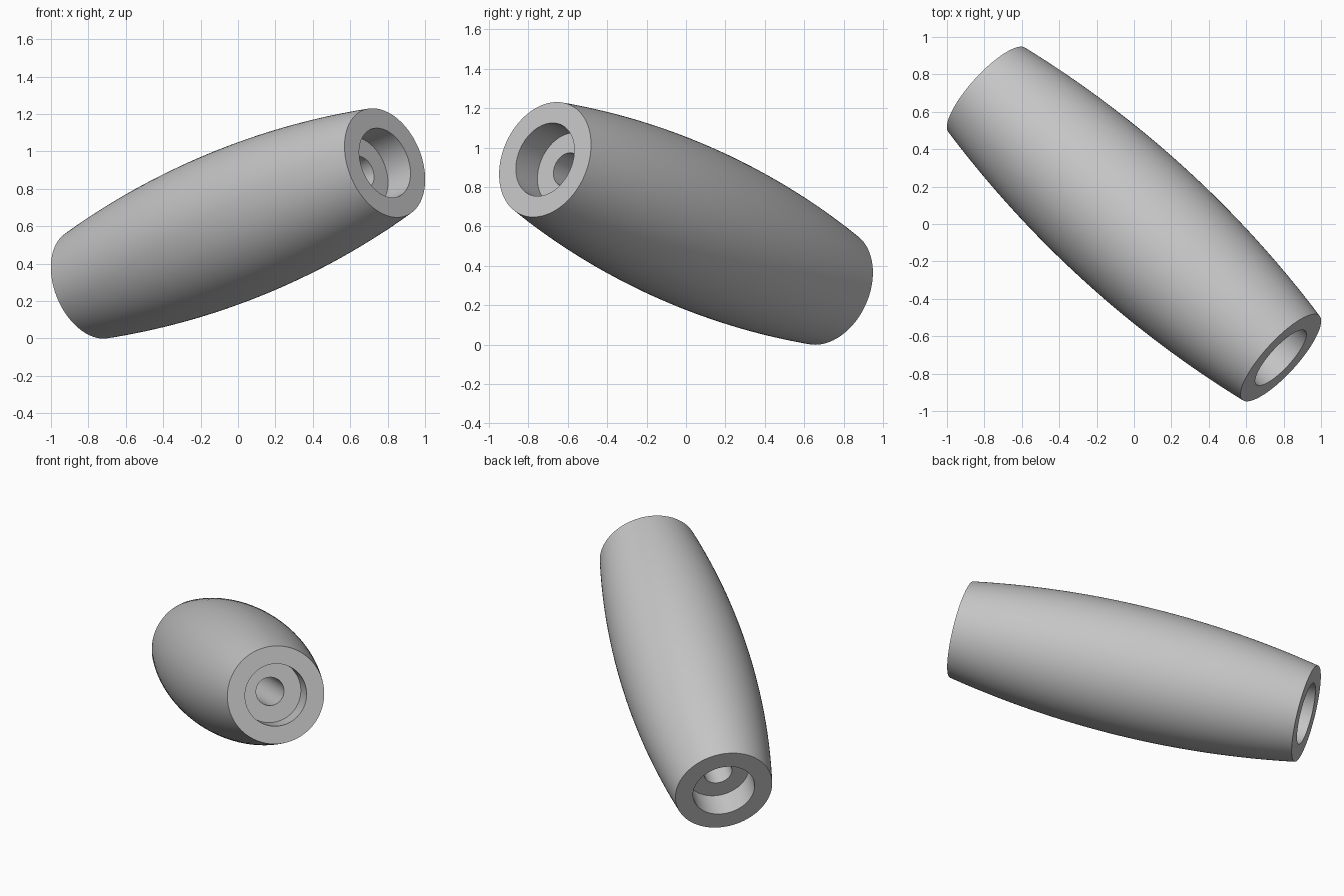
import bpy, bmesh, math
from mathutils import Vector

old = bpy.data.objects.get("Cube")
if old:
    bpy.data.objects.remove(old)

AXIS = Vector((0.785, -0.715, 0.324))   # centre to front end
HALF = AXIS.length
END_R, MID_R = 0.305, 0.405
BORE_R, HOLE_R, BORE_DEPTH = 0.194, 0.088, 0.17
STEPS, SEGMENTS = 32, 96

# Satin grey material
grey = bpy.data.materials.new("satin grey")
grey.use_nodes = True
colour = (0.56, 0.56, 0.56, 1)
grey.diffuse_color = colour
grey.node_tree.nodes["Principled BSDF"].inputs["Base Color"].default_value = colour

# Closed half section: barrel arc outside, stepped bore inside
sag = MID_R - END_R
arc_r = (HALF ** 2 + sag ** 2) / (2 * sag)
profile = []
for i in range(STEPS + 1):
    z = HALF * (2 * i / STEPS - 1)
    profile.append((MID_R - arc_r + math.sqrt(arc_r ** 2 - z ** 2), z))
floor = HALF - BORE_DEPTH
profile += [(BORE_R, HALF), (BORE_R, floor), (HOLE_R, floor),
            (HOLE_R, -floor), (BORE_R, -floor), (BORE_R, -HALF)]

# Revolve the section into the barrel
bm = bmesh.new()
verts = [bm.verts.new((r, 0, z)) for r, z in profile]
edges = [bm.edges.new((v, verts[(i + 1) % len(verts)])) for i, v in enumerate(verts)]
bmesh.ops.spin(bm, geom=verts + edges, axis=(0, 0, 1), cent=(0, 0, 0),
               angle=math.tau, steps=SEGMENTS, use_merge=False)
bmesh.ops.remove_doubles(bm, verts=bm.verts, dist=0.0005)
bmesh.ops.recalc_face_normals(bm, faces=bm.faces)
mesh = bpy.data.meshes.new("barrel_grip")
bm.to_mesh(mesh)
bm.free()
mesh.materials.append(grey)

# Tilt the barrel along its axis
grip = bpy.data.objects.new("barrel_grip", mesh)
bpy.context.collection.objects.link(grip)
grip.rotation_euler = AXIS.to_track_quat("Z", "Y").to_euler()
grip.location = (0, 0, 0.615)

bpy.ops.object.select_all(action="DESELECT")
grip.select_set(True)
bpy.context.view_layer.objects.active = grip
bpy.ops.object.shade_smooth_by_angle(angle=math.radians(30))
